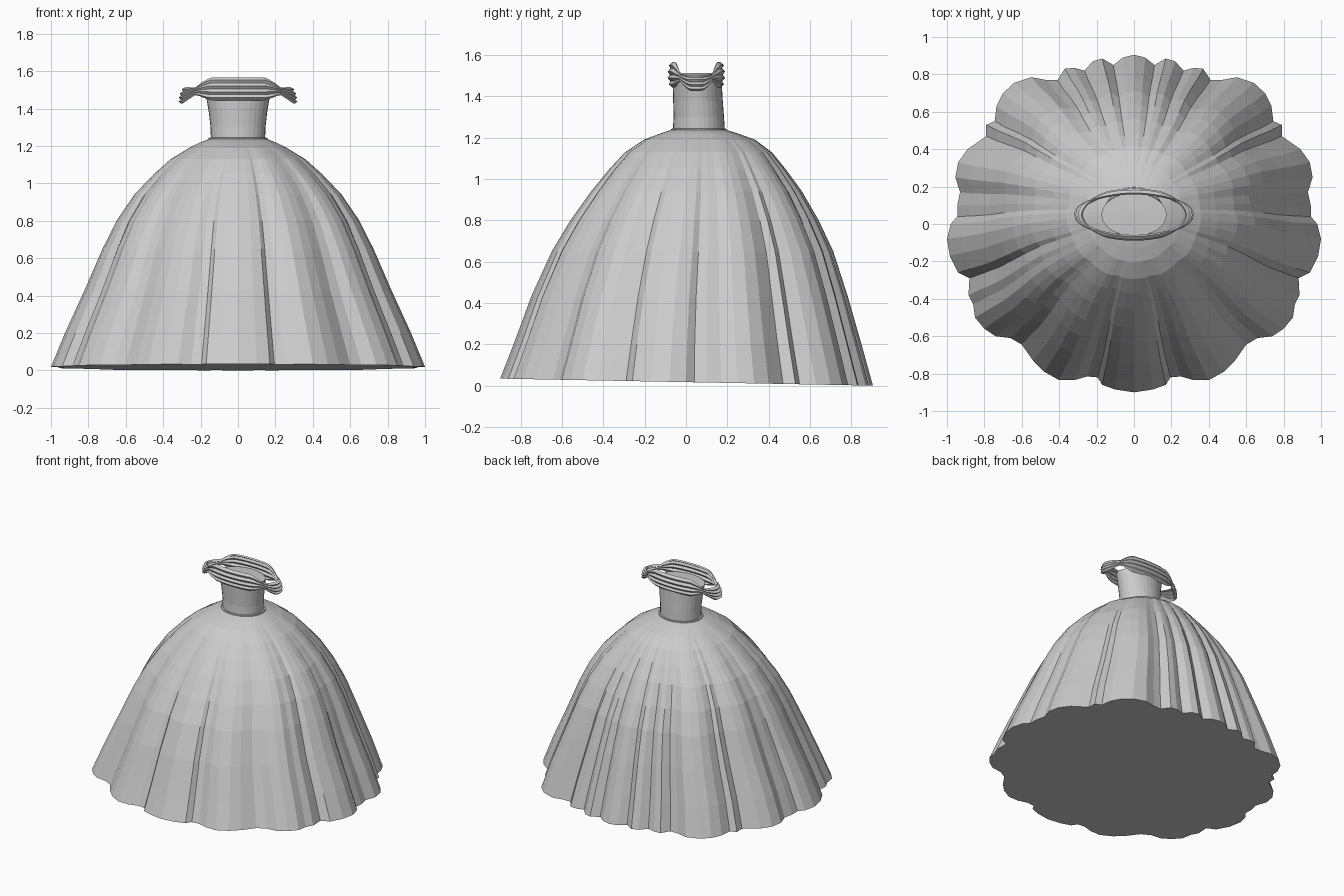
import bpy, bmesh, math

if "Cube" in bpy.data.objects:
    bpy.data.objects.remove(bpy.data.objects["Cube"])

fabric = bpy.data.materials.new("grey fabric")
fabric.diffuse_color = (0.6, 0.6, 0.6, 1)
fabric.use_nodes = True
fabric.node_tree.nodes["Principled BSDF"].inputs["Base Color"].default_value = fabric.diffuse_color


def loft(name, rings, cap_bottom=None, cap_top=None, close_loop=False):
    """Skin a stack of closed rings; caps are fans to a centre point."""
    bm = bmesh.new()
    rows = [[bm.verts.new(p) for p in ring] for ring in rings]
    n = len(rows[0])
    pairs = list(zip(rows, rows[1:]))
    if close_loop:
        pairs.append((rows[-1], rows[0]))
    for lo, hi in pairs:
        for i in range(n):
            j = (i + 1) % n
            bm.faces.new((lo[i], lo[j], hi[j], hi[i]))
    for centre, row in ((cap_bottom, rows[0]), (cap_top, rows[-1])):
        if centre:
            c = bm.verts.new(centre)
            for i in range(n):
                bm.faces.new((row[i], row[(i + 1) % n], c))
    bmesh.ops.recalc_face_normals(bm, faces=bm.faces)
    me = bpy.data.meshes.new(name)
    bm.to_mesh(me)
    bm.free()
    me.materials.append(fabric)
    ob = bpy.data.objects.new(name, me)
    bpy.context.collection.objects.link(ob)
    return ob


def ellipse(a, b, cy, z, n=32):
    return [(a * math.cos(2 * math.pi * i / n), cy + b * math.sin(2 * math.pi * i / n), z)
            for i in range(n)]


# Skirt: scalloped hem outline (right half, front to back), mirrored
half = [(0, -.90), (.10, -.885), (.17, -.86), (.195, -.82), (.25, -.815), (.32, -.835),
        (.40, -.835), (.48, -.79), (.54, -.73), (.60, -.645), (.66, -.61), (.74, -.60),
        (.80, -.56), (.85, -.50), (.86, -.43), (.885, -.38), (.88, -.29), (.94, -.26),
        (.985, -.17), (1.0, -.08), (.98, 0), (.945, .04), (.945, .10), (.93, .17),
        (.955, .25), (.94, .33), (.89, .40), (.79, .47), (.79, .53), (.745, .55),
        (.735, .63), (.70, .70), (.64, .755), (.55, .785), (.47, .77), (.41, .77),
        (.37, .83), (.32, .835), (.265, .82), (.22, .87), (.17, .885), (.11, .85),
        (.06, .89), (0, .905)]
hem = half + [(-x, y) for x, y in half[-2:0:-1]]

# z, half width x, half depth y, centre y, pleat depth
levels = [(.017, 1.0, .90, 0, 1), (.20, .925, .84, .005, 1), (.43, .82, .765, .015, .95),
          (.65, .725, .68, .03, .85), (.80, .65, .60, .04, .75), (.94, .555, .51, .05, .65),
          (1.05, .45, .425, .055, .5), (1.13, .36, .355, .06, .35), (1.19, .26, .27, .065, .2),
          (1.22, .20, .19, .063, .1), (1.24, .148, .127, .062, 0)]
skirt_rings = []
for z, a, b, cy, depth in levels:
    ring = []
    for x, y in hem:
        k = math.hypot(x, y / .9)
        s = (1 + (k - 1) * depth) / k
        dz = -.017 * y / .9 if z < .1 else 0
        ring.append((x * s * a, cy + y / .9 * s * b, z + dz))
    skirt_rings.append(ring)
loft("skirt", skirt_rings, cap_bottom=(0, 0, .017))

# Waist band: thin gathered edge where bodice meets skirt
loft("waist_band", [ellipse(.150, .130, .062, 1.225), ellipse(.158, .136, .062, 1.235),
                    ellipse(.156, .134, .062, 1.243), ellipse(.144, .124, .062, 1.245)])

# Bodice: flared tube with a closed top
loft("bodice", [ellipse(.145, .126, .062, 1.235), ellipse(.147, .122, .062, 1.30),
                ellipse(.156, .120, .058, 1.38), ellipse(.168, .119, .055, 1.45),
                ellipse(.174, .115, .050, 1.485)], cap_top=(0, .07, 1.49))

# Neck ruffle: off-shoulder ring pinched at four corners, with folded rows
pinch, n, rows = math.radians(41), 64, 9
ruffle = []
for r in range(rows):
    v = 2 * r / (rows - 1) - 1
    ring = []
    for i in range(n):
        t = 2 * math.pi * i / n
        c, s = math.cos(t), math.sin(t)
        q = math.atan2(abs(s), abs(c))
        side = q < pinch
        u = min(1, abs(q - pinch) / math.radians(26 if side else 20)) ** .8
        h = .018 + ((.044 if side else .062) - .018) * u
        zc = 1.495 + ((-.025 if side else .01) * u)
        fold = .006 * (1 if r % 2 else -1) * (.3 + .7 * u)
        bulge = .012 * u * (1 - v * v) + fold
        flare = (-.012 * v if side else 0) * u
        ring.append(((.298 + bulge + flare) * c, .05 + (.122 + bulge) * s, zc + h * v))
    ruffle.append(ring)
ob = loft("neck_ruffle", ruffle)
mod = ob.modifiers.new("thickness", 'SOLIDIFY')
mod.thickness = .012
